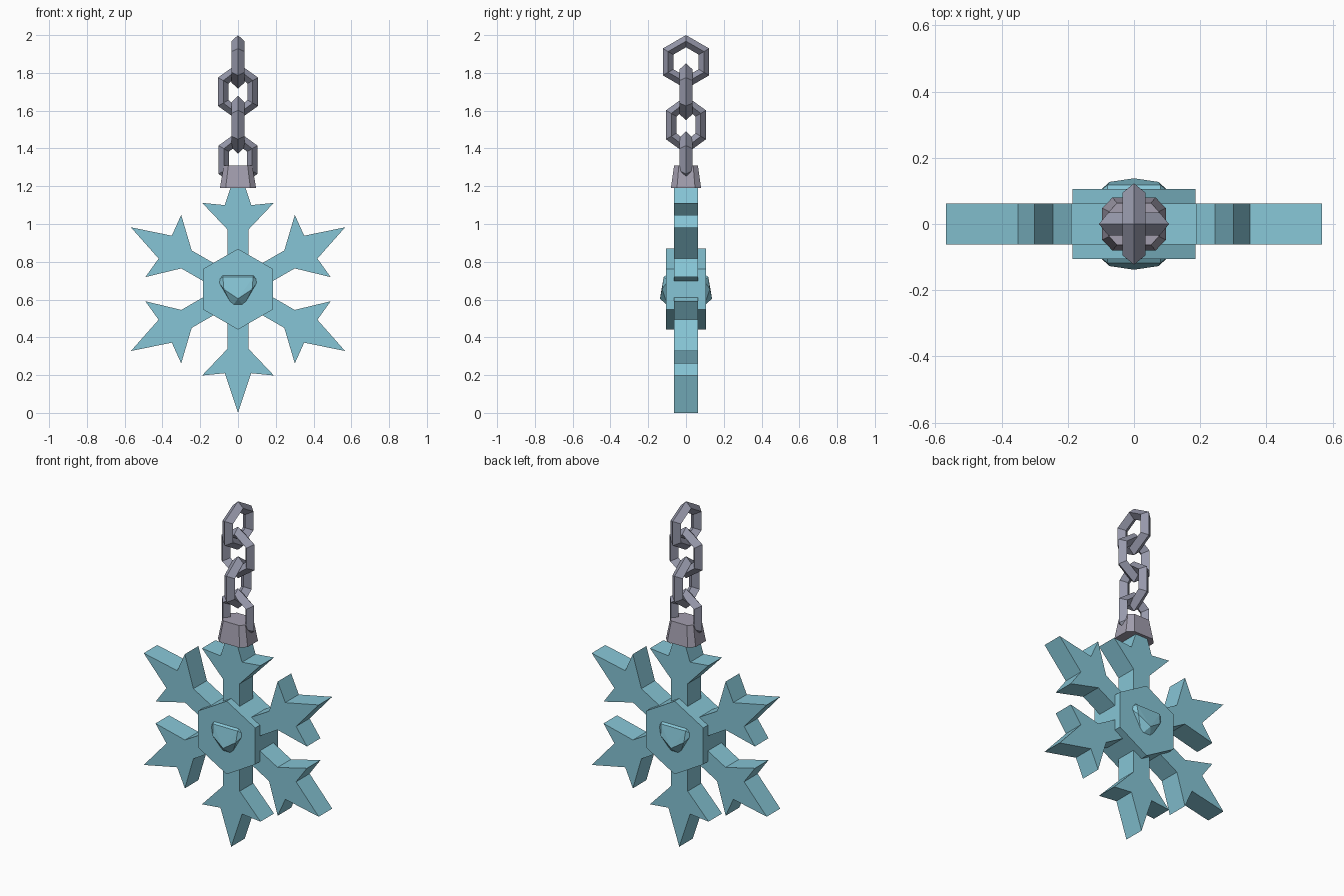
import bpy, bmesh, math
from mathutils import Vector, Matrix

cube = bpy.data.objects.get("Cube")
if cube:
    bpy.data.objects.remove(cube, do_unlink=True)


def material(name, rgb):
    m = bpy.data.materials.new(name)
    m.use_nodes = True
    m.diffuse_color = (*rgb, 1)
    m.node_tree.nodes["Principled BSDF"].inputs["Base Color"].default_value = (*rgb, 1)
    return m


ICE = material("ice blue", (0.24, 0.56, 0.67))
STEEL = material("steel grey", (0.31, 0.32, 0.41))
CAP = material("warm grey", (0.36, 0.34, 0.42))
CENTRE = 0.655


def finish(name, bm, mat):
    bmesh.ops.recalc_face_normals(bm, faces=bm.faces)
    mesh = bpy.data.meshes.new(name)
    bm.to_mesh(mesh)
    bm.free()
    mesh.materials.append(mat)
    obj = bpy.data.objects.new(name, mesh)
    bpy.context.collection.objects.link(obj)
    return obj


def plate(name, outline, half_depth, mat):
    """Extrude an x-z outline evenly to both sides of y = 0."""
    bm = bmesh.new()
    face = bm.faces.new([bm.verts.new((x, -half_depth, z)) for x, z in outline])
    new = bmesh.ops.extrude_face_region(bm, geom=[face])["geom"]
    moved = [v for v in new if isinstance(v, bmesh.types.BMVert)]
    bmesh.ops.translate(bm, verts=moved, vec=(0, 2 * half_depth, 0))
    return finish(name, bm, mat)


def chain_link(name, z, half_width, half_height, turned):
    """Six-sided ring with a diamond section, standing upright."""
    radial, depth = 0.028, 0.034
    bm = bmesh.new()
    rings = []
    for i in range(6):
        a = math.radians(60 * i)
        ring = []
        for offset, y in ((radial, 0), (0, depth), (-radial, 0), (0, -depth)):
            x = (half_width - radial + offset) * math.sin(a) / math.cos(math.pi / 6)
            h = (half_height + (offset - radial) * 1.15) * math.cos(a)
            ring.append(bm.verts.new((x, y, z + h)))
        rings.append(ring)
    for i in range(6):
        p, q = rings[i], rings[(i + 1) % 6]
        for j in range(4):
            k = (j + 1) % 4
            bm.faces.new((p[j], p[k], q[k], q[j]))
    if turned:
        bm.transform(Matrix.Rotation(math.pi / 2, 4, 'Z'))
    return finish(name, bm, STEEL)


# Six barbed arms as one star outline
half_arm = [(0.055, 0.315), (0.19, 0.457), (0.07, 0.445)]
arm = [(0, 0.11)]
arm = [(-u, v) for u, v in half_arm] + [(0, CENTRE)] + [(u, v) for u, v in reversed(half_arm)]
star = []
for i in range(6):
    a = math.radians(60 * i)
    for u, v in arm:
        star.append((u * math.cos(a) + v * math.sin(a),
                     CENTRE + v * math.cos(a) - u * math.sin(a)))
    valley = a + math.radians(30)
    star.append((0.11 * math.sin(valley), CENTRE + 0.11 * math.cos(valley)))
plate("snowflake_arms", star, 0.0625, ICE)

# Hexagonal hub
hexagon = [(0.214 * math.sin(math.radians(60 * i)),
            CENTRE + 0.214 * math.cos(math.radians(60 * i))) for i in range(6)]
plate("hub", hexagon, 0.105, ICE)

# Faceted gem on the front and on the back
for name, side in (("front_gem", -1), ("back_gem", 1)):
    bm = bmesh.new()
    bm.verts.new((0, side * 0.138, 0.605))
    for sx in (-1, 1):
        for x, y, z in ((0.08, 0.095, 0.735), (0.108, 0.095, 0.7), (0.08, 0.118, 0.72),
                        (0.075, 0.127, 0.655), (0.03, 0.095, 0.565)):
            bm.verts.new((sx * x, side * y, z))
    bmesh.ops.convex_hull(bm, input=bm.verts)
    finish(name, bm, ICE)

# Tapered cap with cut corners
bm = bmesh.new()
for z, hx, hy in ((1.19, 0.096, 0.08), (1.31, 0.075, 0.063)):
    for sx in (-1, 1):
        for sy in (-1, 1):
            bm.verts.new((sx * hx, sy * hy * 0.6, z))
            bm.verts.new((sx * hx * 0.68, sy * hy, z))
bmesh.ops.convex_hull(bm, input=bm.verts)
bmesh.ops.dissolve_limit(bm, angle_limit=0.02, verts=bm.verts, edges=bm.edges)
finish("cap", bm, CAP)

# Chain, alternate links turned sideways
links = [(1.34, 0.103, 0.15), (1.525, 0.106, 0.153), (1.7, 0.106, 0.151), (1.858, 0.123, 0.142)]
for i, (z, w, h) in enumerate(links):
    chain_link(f"chain_link_{i + 1}", z, w, h, i % 2 == 1)
